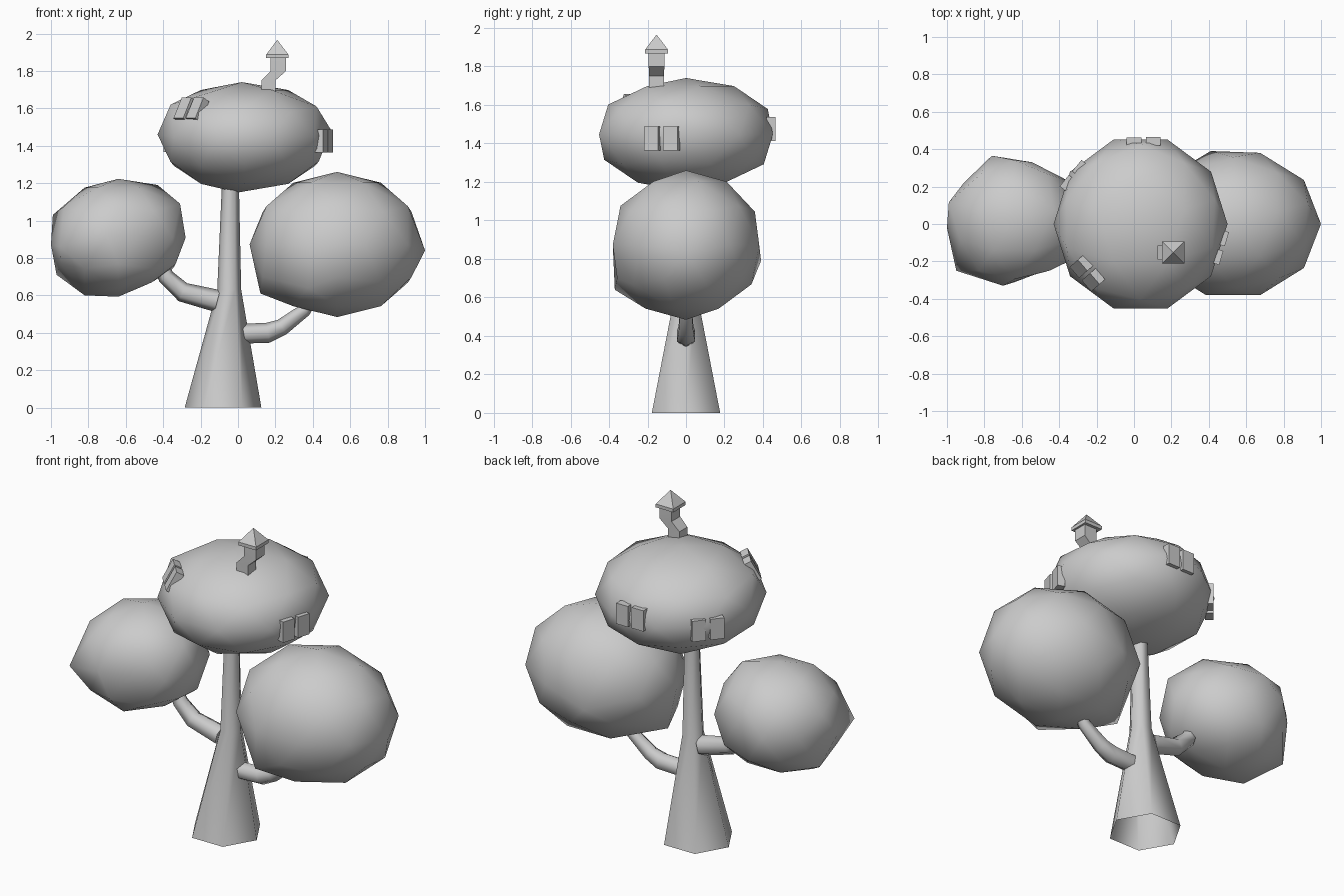
import bpy, bmesh, math
from mathutils import Vector, Matrix

if "Cube" in bpy.data.objects:
    bpy.data.objects.remove(bpy.data.objects["Cube"])


def finish(name, bm, angle):
    bmesh.ops.recalc_face_normals(bm, faces=bm.faces)
    mesh = bpy.data.meshes.new(name)
    bm.to_mesh(mesh)
    bm.free()
    ob = bpy.data.objects.new(name, mesh)
    bpy.context.collection.objects.link(ob)
    bpy.ops.object.select_all(action='DESELECT')
    ob.select_set(True)
    bpy.context.view_layer.objects.active = ob
    bpy.ops.object.shade_smooth_by_angle(angle=math.radians(angle))
    return ob


def foliage(name, centre, radii, pins=(), outline=()):
    """Low-poly squashed ball. The vertex nearest each pin is pulled onto it;
    outline points (x, z) pull the nearest front-view vertices, keeping y."""
    bm = bmesh.new()
    bmesh.ops.create_icosphere(bm, subdivisions=2, radius=1)
    bm.transform(Matrix.Translation(centre) @ Matrix.Diagonal((*radii, 1))
                 @ Matrix.Rotation(math.radians(18), 4, 'Z'))
    for x, z in outline:
        dist = {v: math.hypot(v.co.x - x, v.co.z - z) for v in bm.verts}
        near = min(dist.values())
        for v, d in dist.items():
            if d < near + 0.005:
                v.co.x, v.co.z = x, z
    for p in map(Vector, pins):
        min(bm.verts, key=lambda v: (v.co - p).length).co = p
    return finish(name, bm, 65)


def tube(name, path, sides=6, y=0.0, turn=0.0, level=False, angle=65, caps=(True, True)):
    """Loft rings along a path of (x, z, radius) lying in the XZ plane."""
    bm = bmesh.new()
    rings = []
    for i, (x, z, r) in enumerate(path):
        a, b = path[max(i - 1, 0)], path[min(i + 1, len(path) - 1)]
        t = Vector((b[0] - a[0], 0, b[1] - a[1])).normalized()
        n = Vector((1, 0, 0)) if level else Vector((t.z, 0, -t.x))
        ring = []
        for k in range(sides):
            w = turn + 2 * math.pi * k / sides
            off = n * math.cos(w) + Vector((0, 1, 0)) * math.sin(w)
            ring.append(bm.verts.new(Vector((x, y, z)) + off * r))
        rings.append(ring)
    for lo, hi in zip(rings, rings[1:]):
        for k in range(sides):
            j = (k + 1) % sides
            bm.faces.new((lo[k], lo[j], hi[j], hi[k]))
    if caps[0]:
        bm.faces.new(rings[0])
    if caps[1]:
        bm.faces.new(rings[-1])
    return finish(name, bm, angle)


def shutter(name, centre, azimuth, lean):
    """Box facing the given azimuth, tipped back by lean degrees."""
    bm = bmesh.new()
    bmesh.ops.create_cube(bm, size=1)
    bm.transform(Matrix.Translation(centre)
                 @ Matrix.Rotation(math.radians(azimuth), 4, 'Z')
                 @ Matrix.Rotation(math.radians(-lean), 4, 'Y')
                 @ Matrix.Diagonal((0.045, 0.078, 0.125, 1)))
    return finish(name, bm, 30)


# Trunk, open underneath
tube("trunk", [(-0.08, 0, 0.205), (-0.047, 0.63, 0.064), (-0.04, 1.24, 0.044)],
     level=True, caps=(False, True))

# Branches
tube("left_branch", [(-0.11, 0.57, 0.06), (-0.295, 0.617, 0.053),
                     (-0.385, 0.70, 0.044), (-0.44, 0.82, 0.038)])
tube("right_branch", [(0.025, 0.395, 0.053), (0.16, 0.40, 0.054),
                      (0.235, 0.43, 0.045), (0.355, 0.52, 0.036), (0.42, 0.62, 0.032)])

# Foliage
foliage("top_crown", (0.035, 0, 1.447), (0.466, 0.475, 0.295),
        [(-0.43, 0, 1.46), (0.50, 0, 1.48), (0.02, 0, 1.74), (0.0, 0, 1.15)],
        [(-0.36, 1.62), (0.42, 1.61)])
foliage("right_foliage", (0.53, 0.0, 0.872), (0.468, 0.40, 0.388),
        [(0.375, -0.37, 0.64), (0.12, 0, 0.61), (0.41, 0.39, 0.79), (1.0, 0, 0.84)])
foliage("left_foliage", (-0.64, 0.015, 0.908), (0.36, 0.365, 0.315),
        [(-0.95, -0.25, 0.86), (-0.76, 0.365, 0.92), (-0.70, -0.33, 0.92),
         (-0.545, 0.33, 0.92), (-0.53, -0.27, 0.92), (-0.91, 0.22, 0.90),
         (-1.0, -0.02, 0.87)],
        [(-0.99, 1.03), (-0.97, 0.71), (-0.82, 0.60), (-0.43, 1.19), (-0.31, 1.09),
         (-0.46, 0.67)])

# Crooked chimney and its pointed cap
D = math.sqrt(2)
tube("chimney", [(0.163, 1.64, 0.038 * D), (0.163, 1.75, 0.038 * D),
                 (0.216, 1.80, 0.041 * D), (0.216, 1.88, 0.041 * D)],
     sides=4, y=-0.153, turn=math.pi / 4, level=True, angle=30)
tube("chimney_cap", [(0.21, 1.868, 0.059 * D), (0.21, 1.888, 0.059 * D), (0.21, 1.965, 0.001)],
     sides=4, y=-0.153, turn=math.pi / 4, level=True, angle=30)

# Window shutters in pairs: two centres, azimuth, lean
windows = {
    "right": ((0.445, -0.175, 1.425), (0.475, -0.075, 1.425), -17, 0),
    "back": ((0.0, 0.44, 1.475), (0.102, 0.442, 1.475), 90, 0),
    "back_left": ((-0.288, 0.298, 1.43), (-0.355, 0.218, 1.43), 141, 0),
    "front_left": ((-0.282, -0.227, 1.592), (-0.217, -0.299, 1.592), 221, 28),
}
for side, (a, b, azimuth, lean) in windows.items():
    shutter(side + "_shutter_a", a, azimuth, lean)
    shutter(side + "_shutter_b", b, azimuth, lean)
